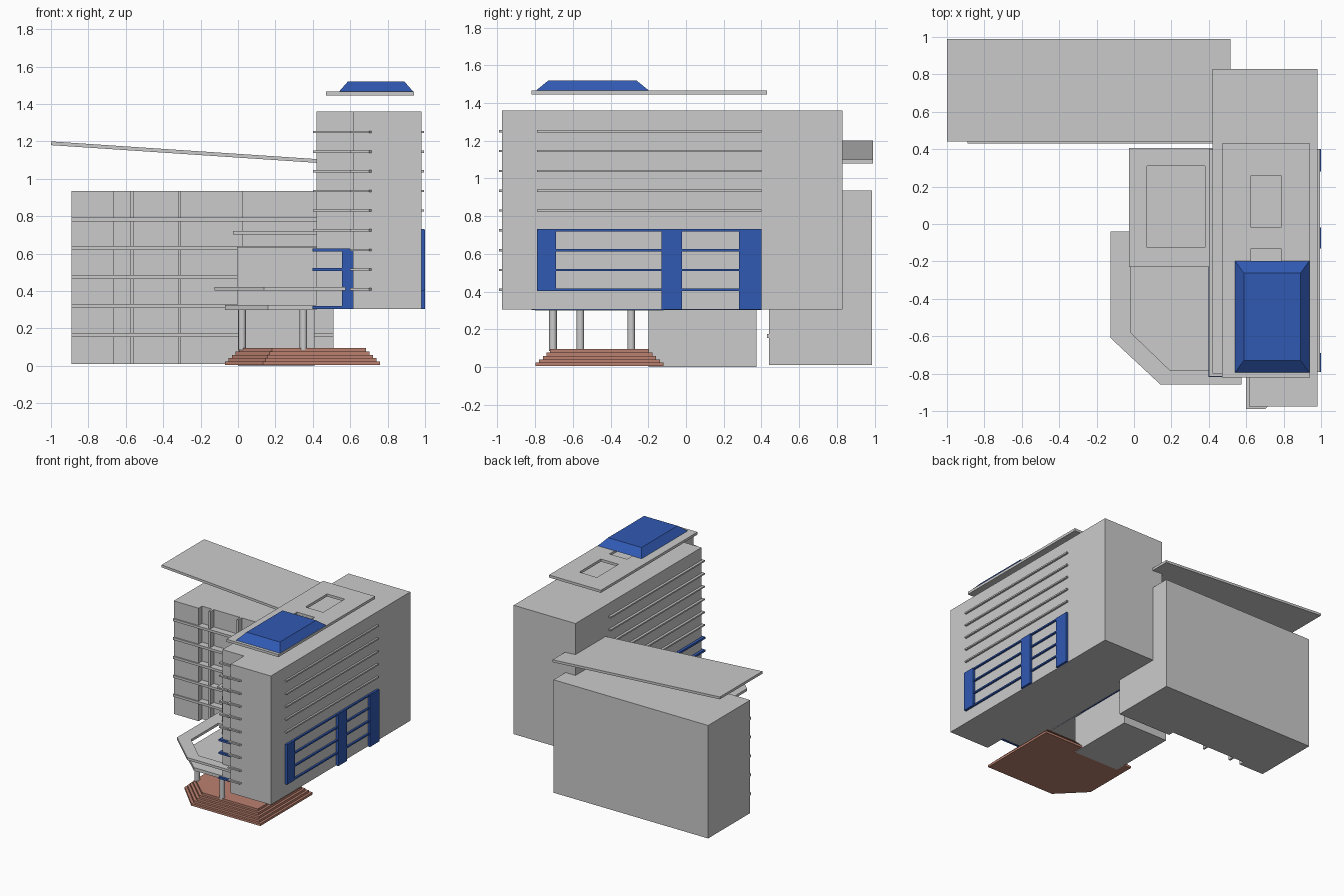
import bpy, bmesh


def material(name, rgb):
    m = bpy.data.materials.new(name)
    m.diffuse_color = (*rgb, 1)
    return m


BLUE = material("blue_paint", (0.03, 0.1, 0.45))
BRICK = material("brick", (0.5, 0.22, 0.16))


def finish(name, bm, mat=None):
    bmesh.ops.recalc_face_normals(bm, faces=bm.faces)
    me = bpy.data.meshes.new(name)
    bm.to_mesh(me)
    bm.free()
    ob = bpy.data.objects.new(name, me)
    bpy.context.collection.objects.link(ob)
    if mat:
        me.materials.append(mat)
    return ob


def prism(name, pts, z0, z1, mat=None):
    """Extrude a plan outline from z0 to z1."""
    bm = bmesh.new()
    face = bm.faces.new([bm.verts.new((x, y, z0)) for x, y in pts])
    ext = bmesh.ops.extrude_face_region(bm, geom=[face])
    for v in ext["geom"]:
        if isinstance(v, bmesh.types.BMVert):
            v.co.z = z1
    return finish(name, bm, mat)


def box(name, x0, x1, y0, y1, z0, z1, mat=None):
    return prism(name, [(x0, y0), (x1, y0), (x1, y1), (x0, y1)], z0, z1, mat)


def cut(ob, *ranges):
    """Cut a rectangular opening through a part."""
    c = box(ob.name + "_cutter", *ranges)
    c.hide_render = True
    c.hide_viewport = True
    mod = ob.modifiers.new("opening", 'BOOLEAN')
    mod.operation = 'DIFFERENCE'
    mod.solver = 'EXACT'
    mod.object = c


# Rear wing: recessed facade between projecting bays and fins
box("wing_core", -0.89, 0.51, 0.485, 0.985, 0.01, 0.935)
for x0, x1 in ((-0.89, -0.665), (-0.575, -0.558), (-0.32, -0.305), (0.025, 0.51)):
    box("wing_bay", x0, x1, 0.44, 0.49, 0.01, 0.935)
for z in (0.165, 0.32, 0.475, 0.63, 0.783):
    box("wing_ledge", -0.89, 0.51, 0.43, 0.49, z - 0.01, z + 0.01)

# Sloping wing roof
roof = box("wing_roof", -1, 0.515, 0.44, 0.99, 0, 0.02)
for v in roof.data.vertices:
    v.co.z += 1.18 - (v.co.x + 1) * 0.0665

# Tower with a stepped front corner
prism("tower", [(0.42, -0.80), (0.615, -0.80), (0.615, -0.975), (0.98, -0.975),
                (0.98, 0.83), (0.42, 0.83)], 0.305, 1.36)

# Tower ledges, wrapped round the left side and the front step
wrap = [(0.40, 0.40), (0.40, -0.815), (0.60, -0.815), (0.60, -0.99), (0.70, -0.99),
        (0.715, -0.975), (0.615, -0.975), (0.615, -0.80), (0.42, -0.80), (0.42, 0.40)]
for i in range(9):
    z = 0.41 + i * 0.105
    prism("tower_ledge", wrap, z - 0.006, z + 0.006)
    low = z < 0.75
    box("right_ledge", 0.975, 0.995, -0.79, 0.40, z - 0.006, z + 0.006, BLUE if low else None)

# Blue frames on the right side, front and left side
for y0, y1, z0 in ((-0.79, -0.69, 0.405), (-0.13, -0.02, 0.305), (0.28, 0.40, 0.305)):
    box("right_blue_pier", 0.975, 1.0, y0, y1, z0, 0.73, BLUE)
box("front_blue_pier", 0.555, 0.62, -0.82, -0.795, 0.305, 0.625, BLUE)
for z in (0.311, 0.411, 0.515, 0.62):
    prism("blue_rail", [(0.398, 0.40), (0.398, -0.818), (0.60, -0.818), (0.60, -0.80),
                        (0.42, -0.80), (0.42, 0.40)], z - 0.008, z + 0.008, BLUE)

# Raised roof slab with two openings
slab = box("tower_roof_slab", 0.47, 0.94, -0.82, 0.43, 1.445, 1.466)
cut(slab, 0.625, 0.785, -0.02, 0.26, 1.4, 1.5)
cut(slab, 0.625, 0.785, -0.41, -0.13, 1.4, 1.5)

# Blue hipped skylight
sky = box("skylight", 0.54, 0.937, -0.795, -0.197, 1.466, 1.52, BLUE)
for v in sky.data.vertices:
    if v.co.z > 1.5:
        v.co.x += 0.047 if v.co.x < 0.7 else -0.047
        v.co.y += 0.066 if v.co.y < -0.5 else -0.066

# Entrance block and its open roof frame
box("entrance_base", 0.0, 0.41, -0.2, 0.375, 0.0, 0.31)
box("entrance_upper", -0.005, 0.42, -0.2, 0.40, 0.305, 0.635)
frame = box("entrance_roof_frame", -0.028, 0.42, -0.23, 0.407, 0.702, 0.72)
cut(frame, 0.07, 0.38, -0.125, 0.31, 0.6, 0.8)

# Porch slab and the open canopy ring above it
prism("porch_slab", [(-0.07, -0.12), (-0.07, -0.59), (0.16, -0.80), (0.42, -0.80),
                     (0.42, -0.12)], 0.30, 0.325)
prism("canopy_ring", [(-0.125, -0.04), (-0.125, -0.61), (0.14, -0.857), (0.575, -0.857),
                      (0.575, -0.78), (0.19, -0.78), (-0.018, -0.58), (-0.018, -0.23),
                      (0.05, -0.23), (0.05, -0.04)], 0.403, 0.423)

# Porch columns
for x, y in ((0.022, -0.29), (0.022, -0.56), (0.35, -0.705)):
    bpy.ops.mesh.primitive_cylinder_add(vertices=20, radius=0.02, depth=0.22,
                                        location=(x, y, 0.195))
    bpy.context.object.name = "porch_column"
    bpy.ops.object.shade_smooth_by_angle()

# Brick steps, each tier set further in
for i in range(5):
    d = i * 0.019
    prism("entrance_step", [(-0.07 + d, -0.12 - d), (-0.07 + d, -0.59 + d * 0.4),
                            (0.135 + d * 0.6, -0.797 + d), (0.76 - d, -0.797 + d),
                            (0.76 - d, -0.12 - d)],
          0.005 + i * 0.018, 0.023 + i * 0.018, BRICK)
